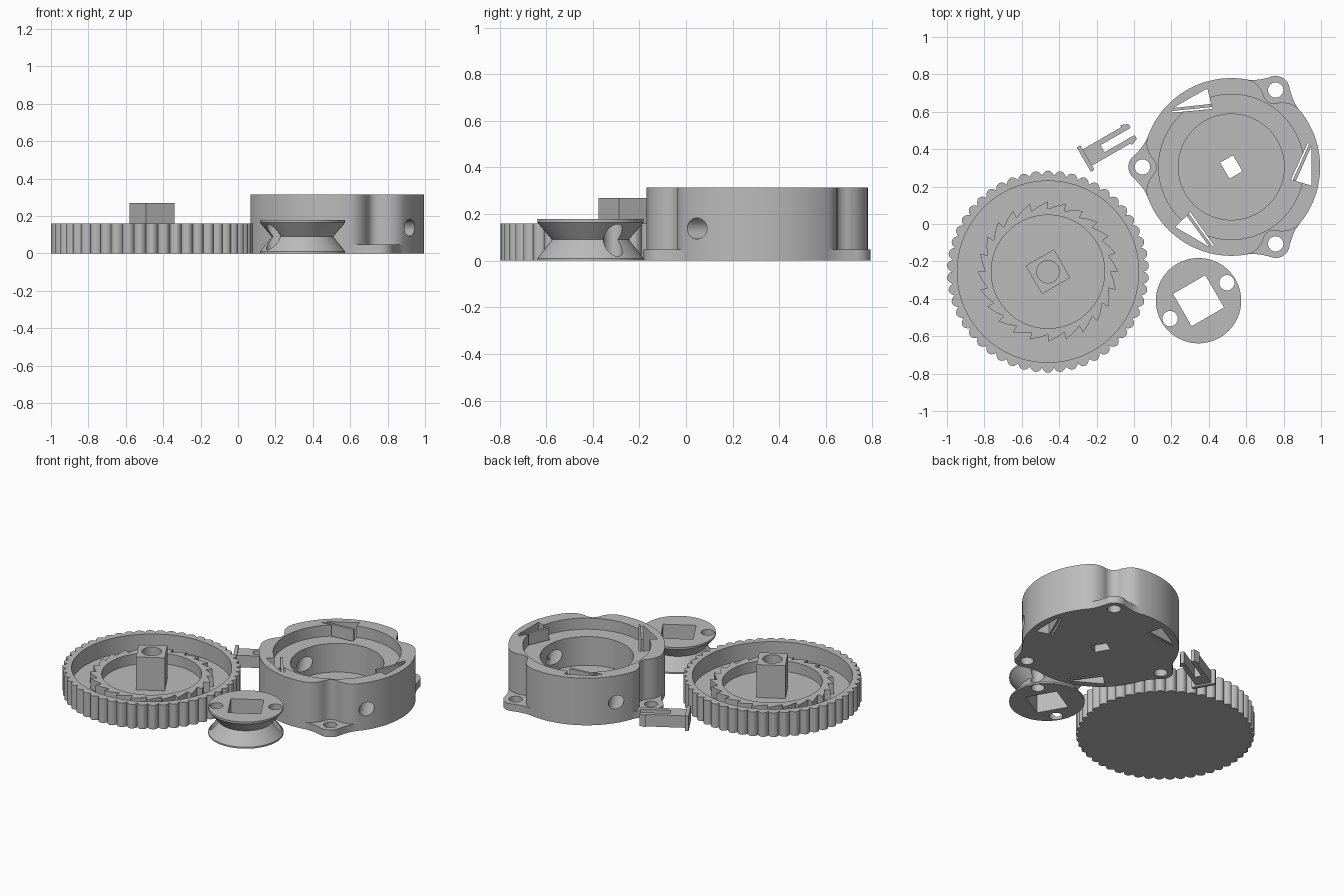
import bpy, bmesh, math
from math import sin, cos, pi, radians
from mathutils import Matrix, Vector

cube = bpy.data.objects.get("Cube")
if cube:
    bpy.data.objects.remove(cube, do_unlink=True)

grey = bpy.data.materials.new("plain_grey")
grey.use_nodes = True
grey.diffuse_color = (0.5, 0.5, 0.5, 1)
grey.node_tree.nodes["Principled BSDF"].inputs["Base Color"].default_value = grey.diffuse_color

TILT = radians(30)  # shared angle of the square features


def prism(name, outline, z0, z1, loc=(0, 0), rot=0):
    """Extrude a closed 2D outline between two heights."""
    bm = bmesh.new()
    low = bm.faces.new([bm.verts.new((x, y, z0)) for x, y in outline])
    up = bmesh.ops.extrude_face_region(bm, geom=[low])["geom"]
    bmesh.ops.translate(bm, vec=(0, 0, z1 - z0),
                        verts=[g for g in up if isinstance(g, bmesh.types.BMVert)])
    bmesh.ops.recalc_face_normals(bm, faces=bm.faces)
    bm.transform(Matrix.Translation((*loc, 0)) @ Matrix.Rotation(rot, 4, 'Z'))
    return finish(name, bm)


def finish(name, bm):
    mesh = bpy.data.meshes.new(name)
    bm.to_mesh(mesh)
    bm.free()
    mesh.materials.append(grey)
    obj = bpy.data.objects.new(name, mesh)
    bpy.context.collection.objects.link(obj)
    return obj


def polar(radius, n):
    return [(radius(a) * cos(a), radius(a) * sin(a)) for a in (2 * pi * i / n for i in range(n))]


def circle(r, n=96):
    return polar(lambda a: r, n)


def rect(w, h, cx=0, cy=0):
    return [(cx + sx * w / 2, cy + sy * h / 2) for sx, sy in ((-1, -1), (1, -1), (1, 1), (-1, 1))]


def lathe(name, profile, loc, n=96):
    """Spin (radius, z) points that start and end on the axis."""
    bm = bmesh.new()
    verts = [bm.verts.new((r, 0, z)) for r, z in profile]
    edges = [bm.edges.new(p) for p in zip(verts, verts[1:])]
    bmesh.ops.spin(bm, geom=verts + edges, cent=(0, 0, 0), axis=(0, 0, 1),
                   angle=2 * pi, steps=n)
    bmesh.ops.remove_doubles(bm, verts=bm.verts, dist=1e-5)
    bmesh.ops.recalc_face_normals(bm, faces=bm.faces)
    bm.transform(Matrix.Translation((*loc, 0)))
    return finish(name, bm)


def cut(obj, *cutters):
    """Subtract the cutters, keep the result and drop the cutters."""
    for c in cutters:
        mod = obj.modifiers.new("cut", 'BOOLEAN')
        mod.operation, mod.solver, mod.object = 'DIFFERENCE', 'EXACT', c
    graph = bpy.context.evaluated_depsgraph_get()
    mesh = bpy.data.meshes.new_from_object(obj.evaluated_get(graph))
    obj.modifiers.clear()
    obj.data = mesh
    for c in cutters:
        bpy.data.objects.remove(c, do_unlink=True)
    return obj


# Knurled wheel with a recessed face
WHEEL = (-0.46, -0.255)
KNOBS, TEETH = 50, 24
wheel = prism("knurled_wheel",
              polar(lambda a: 0.513 + 0.027 * abs(sin(KNOBS * a / 2)) ** 0.7, KNOBS * 10),
              0, 0.16, WHEEL)
cut(wheel, prism("recess", circle(0.485, 128), 0.05, 0.3, WHEEL))

# Ratchet ring: each tooth ramps down, then jumps back out
saw = []
for i in range(TEETH):
    for r, t in ((0.375, 0), (0.355, 0.5), (0.335, 1)):
        a = 2 * pi * (i + t) / TEETH
        saw.append((r * cos(a), r * sin(a)))
ring = prism("ratchet_ring", saw, 0.04, 0.12, WHEEL)
cut(ring, prism("bore", circle(0.303), 0, 0.3, WHEEL))

# Square drive post with a blind screw hole
post = prism("drive_post", rect(0.175, 0.175), 0.04, 0.27, WHEEL, TILT)
cut(post, prism("bore", circle(0.06, 48), 0.06, 0.4, WHEEL))

# Spool with a V groove, square bore and two cord holes
SPOOL = (0.345, -0.41)
spool = lathe("cord_spool", [(0, 0), (0.228, 0), (0.228, 0.01), (0.165, 0.09),
                             (0.228, 0.165), (0.228, 0.178), (0, 0.178)], SPOOL)
cut(spool, prism("bore", rect(0.2, 0.2), -0.1, 0.3, SPOOL, TILT),
    *[prism("cord_hole", circle(0.041, 32), -0.1, 0.3,
            (SPOOL[0] + s * 0.152, SPOOL[1] + s * 0.096)) for s in (-1, 1)])

# Housing outline: three lugs, bulging outward or scooped inward
HOUSE = (0.52, 0.305)
BODY, LUG = 0.475, 0.075
LUGS = [radians(a) for a in (60, 180, 300)]


def bump(a):
    off = min(abs((a - l + pi) % (2 * pi) - pi) for l in LUGS)
    flare = 0.045 * max(0, (radians(20) - off) / radians(13)) ** 2
    inside = LUG ** 2 - (BODY * sin(off)) ** 2
    if inside <= 0:
        return flare
    tip = BODY * cos(off) + math.sqrt(inside) - BODY
    return tip if off < radians(7) else max(tip, flare)


base = prism("housing_base", polar(lambda a: BODY + bump(a), 360), 0, 0.048, HOUSE)
wall = prism("housing_wall", polar(lambda a: BODY - bump(a), 360), 0.048, 0.315, HOUSE)


# Pawl pockets: a triangular window and a slit, either side of a springy arm
def slots():
    window = [(-0.318, 0.312), (-0.107, 0.335), (-0.128, 0.42)]
    slit = [(-0.318, 0.290), (-0.100, 0.31), (-0.100, 0.322), (-0.318, 0.299)]
    return [prism("slot", shape, -0.1, 0.5, HOUSE, k * 2 * pi / 3)
            for k in range(3) for shape in (window, slit)]


# Slanted cord ports, one from each side, parallel and offset
def cord_port(s):
    bm = bmesh.new()
    bmesh.ops.create_cone(bm, cap_ends=True, segments=40, radius1=0.045, radius2=0.045, depth=0.5)
    across, along = Vector((cos(TILT), sin(TILT), 0)), Vector((sin(TILT), -cos(TILT), 0))
    centre = Vector((*HOUSE, 0.138)) + s * (0.215 * across + 0.32 * along)
    bm.transform(Matrix.Translation(centre) @ along.to_track_quat('Z', 'Y').to_matrix().to_4x4())
    return finish("port", bm)


cut(base, prism("shaft_hole", rect(0.08, 0.1), -0.1, 0.2, HOUSE, TILT), *slots(),
    *[prism("screw_hole", circle(0.041, 32), -0.1, 0.2,
            (HOUSE[0] + BODY * cos(l), HOUSE[1] + BODY * sin(l))) for l in LUGS])
cut(wall, prism("spool_pocket", circle(0.283), -0.1, 0.5, HOUSE),
    prism("ratchet_step", circle(0.388, 128), 0.24, 0.5, HOUSE),
    *slots(), cord_port(1), cord_port(-1))

# Pawl arms reaching into the step
pawls = [prism("pawl_arm", [(-0.33, 0.298), (-0.105, 0.320), (-0.107, 0.337), (-0.33, 0.313)],
               0.2, 0.315, HOUSE, k * 2 * pi / 3) for k in range(3)]

# Split snap pin lying on its side, with barbed prongs
PIN = (-0.259, 0.35)
pin = [prism("pin_head", rect(0.022, 0.15), 0, 0.1, PIN, TILT),
       prism("pin_shank", rect(0.1, 0.1, 0.055, 0), 0.01, 0.09, PIN, TILT)]
for s in (-1, 1):
    prong = [(0.09, 0.022), (0.29, 0.022), (0.29, 0.046), (0.25, 0.062),
             (0.25, 0.05), (0.09, 0.05)]
    pin.append(prism("pin_prong", [(x, s * y) for x, y in prong], 0.01, 0.09, PIN, TILT))

# Smooth curved walls, keep edges sharp
bpy.ops.object.select_all(action='DESELECT')
parts = [wheel, ring, post, spool, base, wall] + pawls + pin
for obj in parts:
    obj.select_set(True)
bpy.context.view_layer.objects.active = wheel
bpy.ops.object.shade_smooth_by_angle(angle=radians(30))
